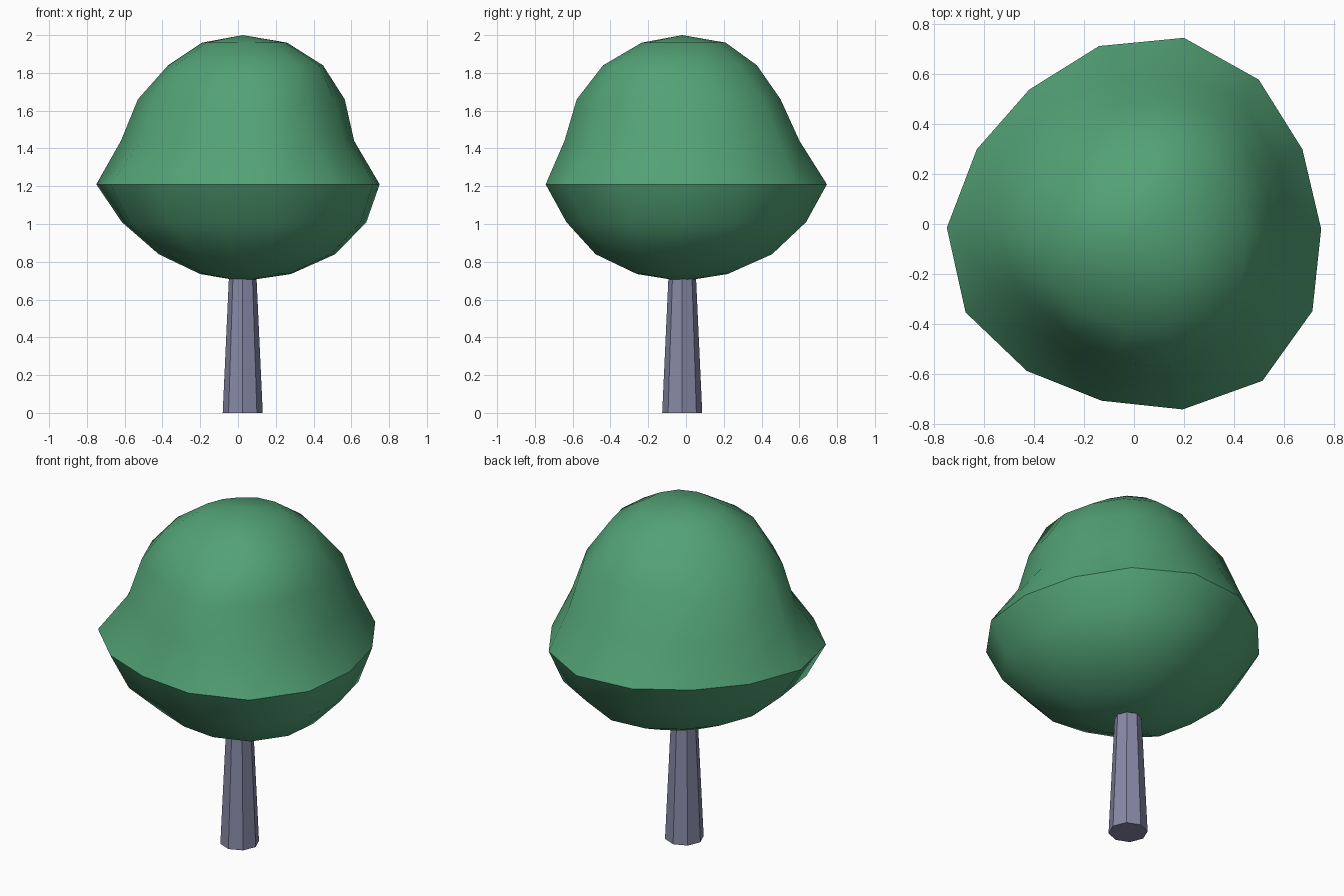
import bpy, bmesh, math

if "Cube" in bpy.data.objects:
    bpy.data.objects.remove(bpy.data.objects["Cube"], do_unlink=True)


def material(name, rgb):
    m = bpy.data.materials.new(name)
    m.use_nodes = True
    m.diffuse_color = (*rgb, 1)
    bsdf = m.node_tree.nodes["Principled BSDF"]
    bsdf.inputs["Base Color"].default_value = (*rgb, 1)
    bsdf.inputs["Roughness"].default_value = 0.9
    return m


def loft(name, rings, mat, bottom=None, top=None):
    """Skin stacked rings; close each end with a pole or a flat cap."""
    bm = bmesh.new()
    rows = [[bm.verts.new(p) for p in ring] for ring in rings]
    n = len(rows[0])
    for lo, hi in zip(rows, rows[1:]):
        for i in range(n):
            j = (i + 1) % n
            bm.faces.new((lo[i], lo[j], hi[j], hi[i]))
    for row, pole in ((rows[0], bottom), (rows[-1], top)):
        if pole:
            tip = bm.verts.new(pole)
            for i in range(n):
                bm.faces.new((row[i], row[(i + 1) % n], tip))
        else:
            bm.faces.new(row)
    bmesh.ops.recalc_face_normals(bm, faces=bm.faces[:])
    mesh = bpy.data.meshes.new(name)
    bm.to_mesh(mesh)
    bm.free()
    mesh.materials.append(mat)
    ob = bpy.data.objects.new(name, mesh)
    bpy.context.collection.objects.link(ob)
    return ob


leaf = material("leaf green", (0.085, 0.36, 0.18))
bark = material("bark grey violet", (0.24, 0.25, 0.38))
CX, CY = 0.025, -0.02

# Trunk: tapered octagon, flat faces
trunk = loft("trunk", [[(CX + r * math.cos(i * math.pi / 4),
                         CY + r * math.sin(i * math.pi / 4), z)
                        for i in range(8)]
                       for z, r in ((0, 0.106), (0.74, 0.072))], bark)

# Crown: widest outline, counter-clockwise, scaled into each ring
outline = [(0.75, -0.02), (0.675, 0.30), (0.50, 0.58), (0.20, 0.748),
           (-0.14, 0.715), (-0.42, 0.54), (-0.63, 0.30), (-0.75, -0.015),
           (-0.675, -0.355), (-0.43, -0.59), (-0.13, -0.71),
           (0.195, -0.745), (0.515, -0.63), (0.715, -0.35)]

# Ring height and extents: z, x min, x max, y min, y max
levels = [(0.735, -0.20, 0.28, -0.26, 0.22),
          (0.84, -0.42, 0.515, -0.48, 0.455),
          (1.01, -0.615, 0.68, -0.635, 0.635),
          (1.21, -0.75, 0.75, -0.745, 0.745),
          (1.44, -0.62, 0.615, -0.645, 0.60),
          (1.66, -0.53, 0.565, -0.58, 0.50),
          (1.84, -0.37, 0.45, -0.44, 0.375),
          (1.96, -0.19, 0.26, -0.235, 0.21)]

# Small hollows and bulges: (ring, segment) -> radial factor
bumps = {(2, 8): 1.04, (2, 9): 1.04,
         (4, 1): 1.05, (4, 2): 1.06, (4, 5): 1.05, (4, 6): 1.04,
         (4, 8): 0.92, (4, 9): 0.91, (4, 10): 0.97,
         (4, 12): 0.95, (4, 13): 0.96,
         (5, 1): 1.03, (5, 2): 1.06, (5, 5): 1.07, (5, 6): 1.04,
         (5, 8): 0.93, (5, 9): 0.92, (5, 12): 0.92, (5, 13): 0.94}

rings = []
for k, (z, x0, x1, y0, y1) in enumerate(levels):
    ring = []
    for i, (u, v) in enumerate(outline):
        f = bumps.get((k, i), 1.0)
        ring.append(((x0 + x1) / 2 + f * u / 0.75 * (x1 - x0) / 2,
                     (y0 + y1) / 2 + f * v / 0.747 * (y1 - y0) / 2, z))
    rings.append(ring)
crown = loft("crown", rings, leaf, bottom=(CX, CY, 0.697), top=(CX, CY, 2.0))

# Smooth the crown but keep the rim crisp
bpy.ops.object.select_all(action='DESELECT')
crown.select_set(True)
bpy.context.view_layer.objects.active = crown
bpy.ops.object.shade_smooth_by_angle(angle=math.radians(42))
